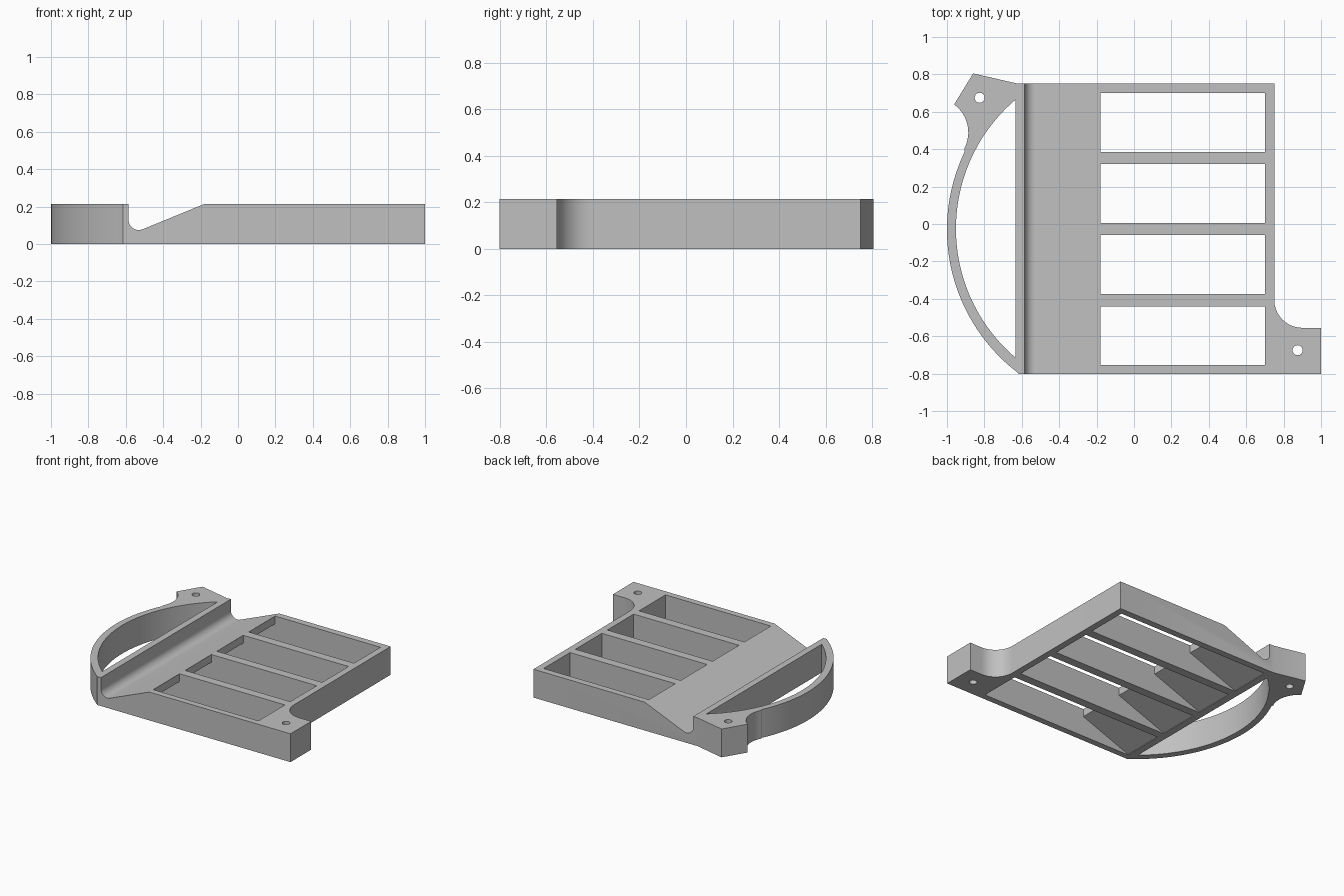
import bpy
import bmesh
from math import sin, cos, radians
from mathutils import Vector

if "Cube" in bpy.data.objects:
    bpy.data.objects.remove(bpy.data.objects["Cube"], do_unlink=True)

HEIGHT = 0.214
FRONT, BACK = -0.802, 0.75

grey = bpy.data.materials.new("plain grey")
grey.use_nodes = True
grey.diffuse_color = (0.53, 0.53, 0.53, 1)
grey.node_tree.nodes["Principled BSDF"].inputs["Base Color"].default_value = grey.diffuse_color


def arc(cx, cy, r, start, end, steps):
    """Points along an arc, angles in degrees."""
    angles = [radians(start + (end - start) * i / steps) for i in range(steps + 1)]
    return [(cx + r * cos(a), cy + r * sin(a)) for a in angles]


def prism(name, profile, low, high, axis="z"):
    """Extrude a closed profile: xy along z, or xz along y."""
    bm = bmesh.new()
    if axis == "z":
        verts = [bm.verts.new((a, b, low)) for a, b in profile]
        move = Vector((0, 0, high - low))
    else:
        verts = [bm.verts.new((a, low, b)) for a, b in profile]
        move = Vector((0, high - low, 0))
    face = bm.faces.new(verts)
    result = bmesh.ops.extrude_face_region(bm, geom=[face], use_keep_orig=True)
    moved = [g for g in result["geom"] if isinstance(g, bmesh.types.BMVert)]
    bmesh.ops.translate(bm, verts=moved, vec=move)
    bmesh.ops.recalc_face_normals(bm, faces=bm.faces)
    mesh = bpy.data.meshes.new(name)
    bm.to_mesh(mesh)
    bm.free()
    mesh.materials.append(grey)
    obj = bpy.data.objects.new(name, mesh)
    bpy.context.collection.objects.link(obj)
    return obj


# Outer outline: front edge, right-hand tab, body, rear tab and bowed handle
outline = [(-0.615, FRONT), (1, FRONT), (1, -0.555)]
outline += arc(0.9, -0.405, 0.15, 270, 180, 16)
outline += [(0.75, BACK), (-0.62, BACK), (-0.86, 0.805)]
outline += arc(-1.07, 0.49, 0.184, 54, -28, 16)
outline += arc(-0.0375, -0.03, 0.9625, 154.5, 232, 48)
tray = prism("slotted_tray", outline, 0, HEIGHT)

cutters = []

# Rounded groove and ramp across the whole width
groove = [(-0.585, 0.4), (-0.585, 0.13)]
groove += arc(-0.53, 0.13, 0.055, 180, 292, 16)[1:]
groove += [(-0.18, HEIGHT), (-0.18, 0.4)]
cutters.append(prism("groove_cutter", groove, -1, 1, "y"))

# Four slots that run on below the ramp, leaving a sloping skin
slot = [(-0.58, -0.1), (0.70, -0.1), (0.70, 0.4), (-0.18, 0.4),
        (-0.18, 0.155), (-0.58, 0.004)]
for i in range(4):
    near = -0.755 + i * 0.38
    cutters.append(prism("slot_cutter", slot, near, near + 0.315, "y"))

# Bow-shaped opening inside the handle
window = arc(-0.046, -0.025, 0.906, 130.5, 229.5, 48)
cutters.append(prism("handle_cutter", window, -0.1, 0.4))

# Screw hole in each tab
for x, y in ((-0.825, 0.675), (0.875, -0.675)):
    cutters.append(prism("hole_cutter", arc(x, y, 0.027, 0, 345, 23), -0.1, 0.4))

for cutter in cutters:
    cutter.hide_render = True
    mod = tray.modifiers.new(cutter.name, "BOOLEAN")
    mod.operation = "DIFFERENCE"
    mod.solver = "EXACT"
    mod.object = cutter

# Bake the cuts and drop the helpers
bpy.context.view_layer.update()
evaluated = tray.evaluated_get(bpy.context.evaluated_depsgraph_get())
finished = bpy.data.meshes.new_from_object(evaluated)
tray.modifiers.clear()
tray.data = finished
for cutter in cutters:
    bpy.data.objects.remove(cutter, do_unlink=True)

# Smooth curves with crisp corners
for obj in bpy.context.selected_objects:
    obj.select_set(False)
tray.select_set(True)
bpy.context.view_layer.objects.active = tray
bpy.ops.object.shade_smooth_by_angle(angle=radians(20))
